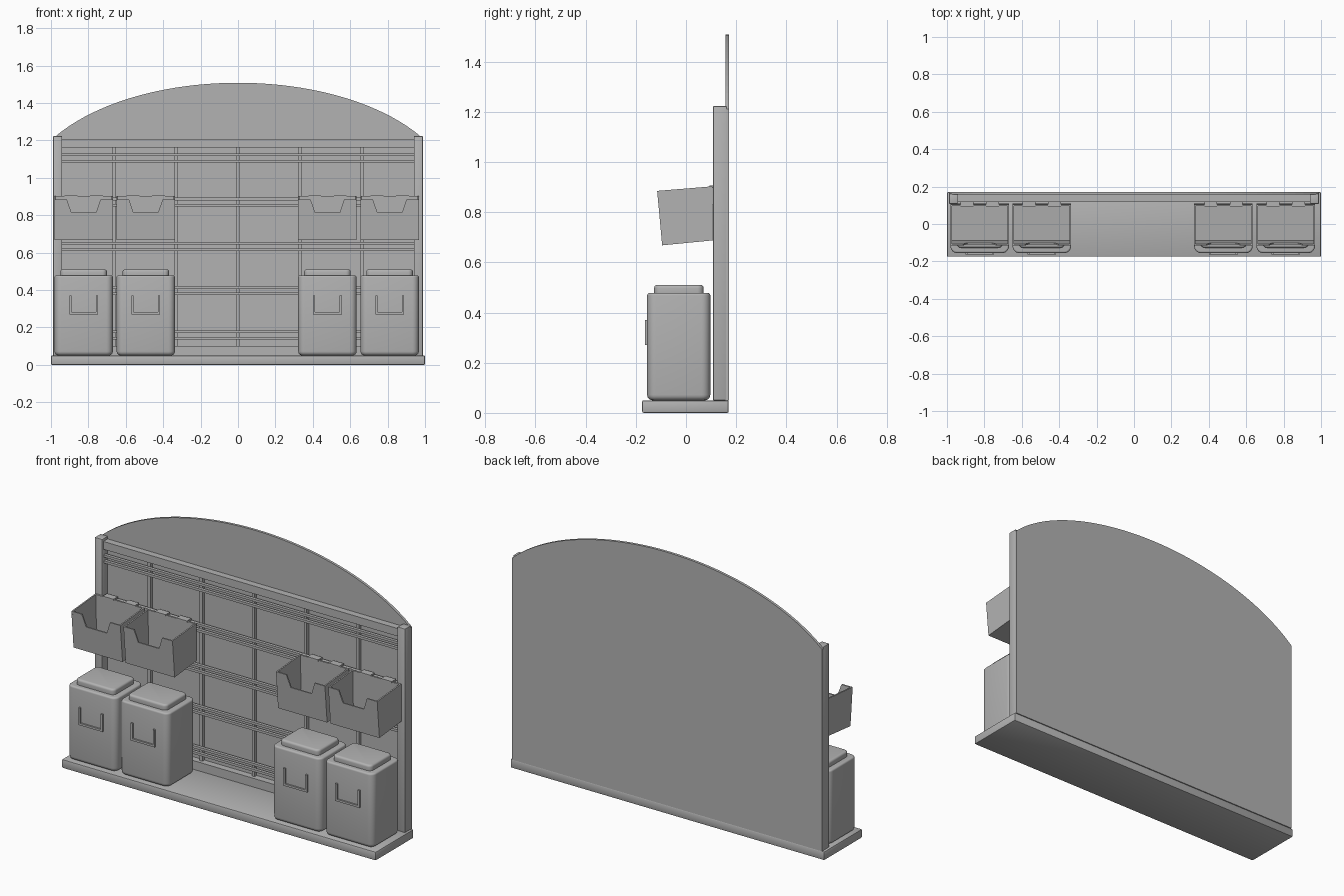
import bpy, bmesh, math
from mathutils import Vector

cube = bpy.data.objects.get("Cube")
if cube:
    bpy.data.objects.remove(cube)

grey = bpy.data.materials.new("plain grey")
grey.use_nodes = True
COLOUR = (0.45, 0.45, 0.45, 1)
grey.diffuse_color = COLOUR
grey.node_tree.nodes["Principled BSDF"].inputs["Base Color"].default_value = COLOUR


def finish(name, bm, smooth=False):
    bmesh.ops.recalc_face_normals(bm, faces=bm.faces)
    mesh = bpy.data.meshes.new(name)
    bm.to_mesh(mesh)
    bm.free()
    mesh.materials.append(grey)
    obj = bpy.data.objects.new(name, mesh)
    bpy.context.collection.objects.link(obj)
    if smooth:
        bpy.ops.object.select_all(action="DESELECT")
        obj.select_set(True)
        bpy.context.view_layer.objects.active = obj
        bpy.ops.object.shade_smooth_by_angle(angle=math.radians(40))
    return obj


def add_prism(bm, points, sweep):
    """Flat outline swept along a vector."""
    face = bm.faces.new([bm.verts.new(p) for p in points])
    new = bmesh.ops.extrude_face_region(bm, geom=[face])["geom"]
    moved = [v for v in new if isinstance(v, bmesh.types.BMVert)]
    bmesh.ops.translate(bm, vec=Vector(sweep), verts=moved)


def add_box(bm, x, y, z):
    add_prism(bm, [(x[0], y[0], z[0]), (x[1], y[0], z[0]), (x[1], y[1], z[0]), (x[0], y[1], z[0])],
              (0, 0, z[1] - z[0]))


def box(name, x, y, z, bevel=0):
    bm = bmesh.new()
    add_box(bm, x, y, z)
    if bevel:
        bmesh.ops.bevel(bm, geom=bm.edges[:], offset=bevel, segments=2, profile=0.5, affect="EDGES")
    return finish(name, bm, bool(bevel))


def rounded_box(name, x, y, z, corner, top, bottom):
    """Box with large upright corners and softer rims."""
    bm = bmesh.new()
    add_box(bm, x, y, z)
    upright = [e for e in bm.edges if abs(e.verts[0].co.z - e.verts[1].co.z) > 0.001]
    bmesh.ops.bevel(bm, geom=upright, offset=corner, segments=6, profile=0.5, affect="EDGES")
    for height, size in ((z[1], top), (z[0], bottom)):
        rim = [e for e in bm.edges if all(abs(v.co.z - height) < 1e-4 for v in e.verts)]
        bmesh.ops.bevel(bm, geom=rim, offset=size, segments=4, profile=0.5, affect="EDGES")
    return finish(name, bm, True)


# Base and frame
box("base", (-1, 1), (-0.175, 0.17), (0, 0.05), 0.006)
for side, s in (("left", 1), ("right", -1)):
    box(side + "_post", sorted((s * 0.94, s * 0.988)), (0.108, 0.162), (0.05, 1.223), 0.003)
box("top_rail", (-0.94, 0.94), (0.118, 0.16), (1.163, 1.208))
box("bottom_rail", (-0.94, 0.94), (0.118, 0.16), (0.05, 0.1))

# Back panel with arched top
bm = bmesh.new()
outline = [(-0.988, 0.157, 0.05), (0.988, 0.157, 0.05)]
for i in range(49):
    x = 0.988 - 1.976 * i / 48
    outline.append((x, 0.157, 0.9 + 0.608 * math.sqrt(1 - (x / 1.15) ** 2)))
add_prism(bm, outline, (0, 0.015, 0))
finish("back_panel", bm)

# Upright battens and paired hanging rails
bm = bmesh.new()
for i in range(-2, 3):
    add_box(bm, (i * 0.332 - 0.009, i * 0.332 + 0.009), (0.138, 0.158), (0.1, 1.163))
finish("battens", bm)
bm = bmesh.new()
for i in range(5):
    for dz in (-0.017, 0.017):
        z = 0.16 + i * 0.2365 + dz
        add_box(bm, (-0.943, 0.943), (0.122, 0.14), (z - 0.007, z + 0.007))
finish("hanging_rails", bm)


def front_y(z):
    return -0.095 - (z - 0.668) * 0.092


# Open bin: sloping walls, notched front and two hooks
def make_bin(name, cx):
    bm = bmesh.new()
    w, t = 0.156, 0.008
    side = [(-0.095, 0.668), (0.11, 0.688), (0.105, 0.903), (-0.115, 0.885)]
    for x in (cx - w, cx + w - t):
        add_prism(bm, [(x, y, z) for y, z in side], (t, 0, 0))

    def across(profile):
        add_prism(bm, [(cx - w + t, y, z) for y, z in profile], (2 * (w - t), 0, 0))

    across([(-0.095, 0.668), (0.11, 0.688), (0.11, 0.697), (-0.095, 0.677)])
    across([(0.11, 0.688), (0.105, 0.903), (0.097, 0.902), (0.102, 0.688)])
    half = [(w - t, 0.669), (w - t, 0.885), (0.09, 0.885), (0.066, 0.815)]
    front = half + [(-x, z) for x, z in reversed(half)]
    add_prism(bm, [(cx + x, front_y(z), z) for x, z in front], (0, t, 0))
    for s in (-0.068, 0.068):
        x = (cx + s - 0.034, cx + s + 0.034)
        add_box(bm, x, (0.094, 0.134), (0.897, 0.906))
        add_box(bm, x, (0.126, 0.134), (0.88, 0.9))
    finish(name, bm)


# Canister: rounded body, lid and label holder open at the top
def make_canister(name, cx):
    rounded_box(name + "_body", (cx - 0.156, cx + 0.156), (-0.155, 0.097), (0.05, 0.478), 0.035, 0.01, 0.022)
    rounded_box(name + "_lid", (cx - 0.124, cx + 0.124), (-0.127, 0.07), (0.47, 0.51), 0.025, 0.012, 0.002)
    bm = bmesh.new()
    y = (-0.164, -0.15)
    for x in (cx - 0.077, cx + 0.065):
        add_box(bm, (x, x + 0.012), y, (0.27, 0.37))
    add_box(bm, (cx - 0.065, cx + 0.065), y, (0.27, 0.282))
    finish(name + "_label_holder", bm)


places = {"outer_right": -0.825, "inner_right": -0.493, "inner_left": 0.478, "outer_left": 0.811}
for place, cx in places.items():
    make_bin(place + "_bin", cx)
    make_canister(place + "_canister", cx)
